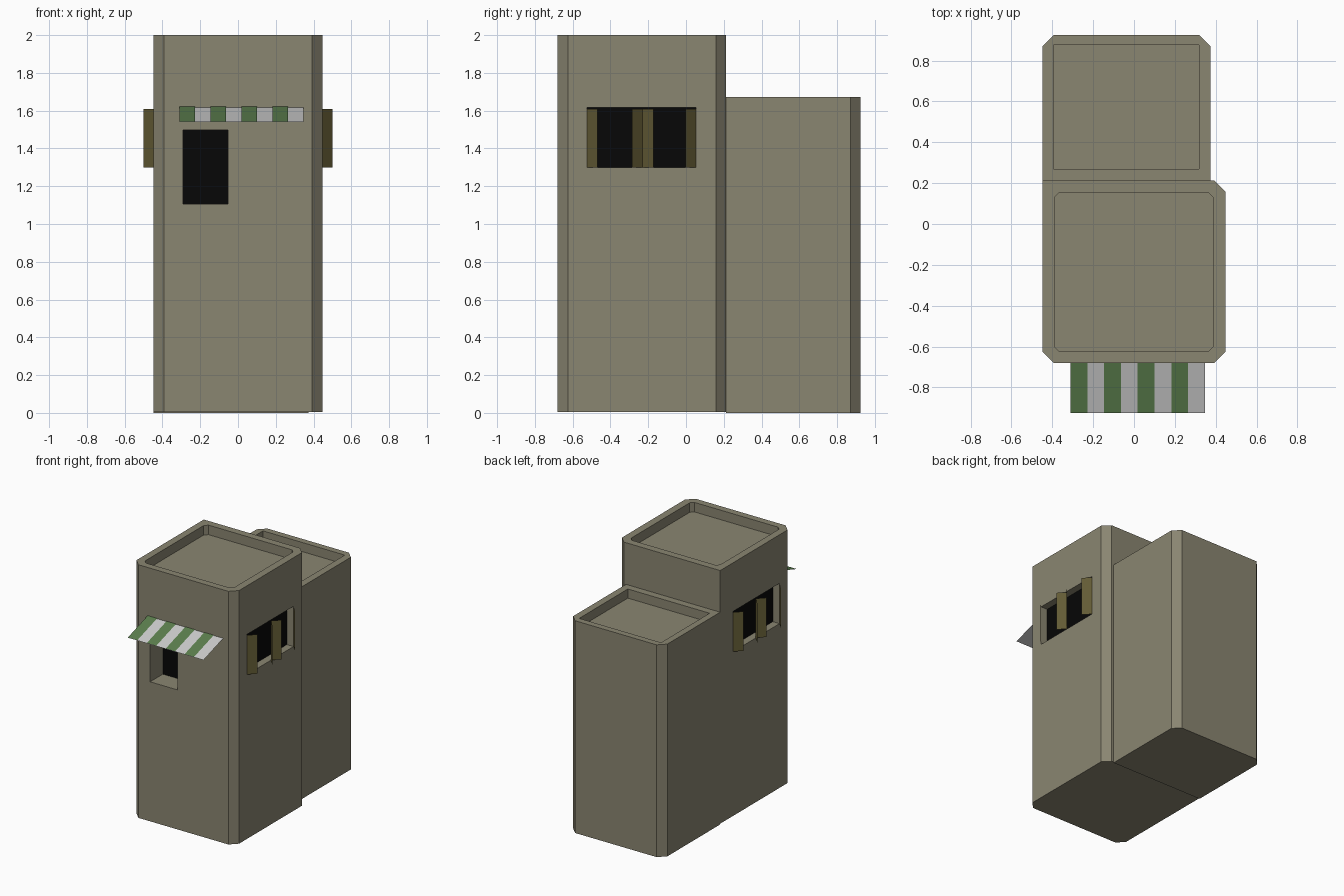
import bpy, bmesh

if "Cube" in bpy.data.objects:
    bpy.data.objects.remove(bpy.data.objects["Cube"])


def material(name, rgb):
    m = bpy.data.materials.new(name)
    m.diffuse_color = (*rgb, 1)
    m.use_nodes = True
    m.node_tree.nodes["Principled BSDF"].inputs["Base Color"].default_value = m.diffuse_color
    return m


WALL = material("wall_clay", (0.254, 0.236, 0.166))
BLACK = material("dark_opening", (0.002, 0.002, 0.002))
WOOD = material("shutter_wood", (0.125, 0.105, 0.035))
GREEN = material("awning_green", (0.105, 0.21, 0.075))
WHITE = material("awning_white", (0.68, 0.68, 0.68))


def make_object(name, bm, mat):
    bmesh.ops.recalc_face_normals(bm, faces=bm.faces)
    me = bpy.data.meshes.new(name)
    bm.to_mesh(me)
    bm.free()
    me.materials.append(mat)
    ob = bpy.data.objects.new(name, me)
    bpy.context.collection.objects.link(ob)
    return ob


def outline(x0, x1, y0, y1, cuts):
    """Rectangle with corner cuts: front left, front right, back right, back left."""
    pts = []
    corners = [(x0, y0, 0, 1, 1, 0), (x1, y0, -1, 0, 0, 1),
               (x1, y1, 0, -1, -1, 0), (x0, y1, 1, 0, 0, -1)]
    for (x, y, ax, ay, bx, by), c in zip(corners, cuts):
        if c:
            pts += [(x + ax * c, y + ay * c), (x + bx * c, y + by * c)]
        else:
            pts.append((x, y))
    return pts


def prism(name, pts, z0, z1, mat=WALL):
    bm = bmesh.new()
    face = bm.faces.new([bm.verts.new((x, y, z0)) for x, y in pts])
    top = bmesh.ops.extrude_face_region(bm, geom=[face], use_keep_orig=True)["geom"]
    bmesh.ops.translate(bm, vec=(0, 0, z1 - z0),
                        verts=[v for v in top if isinstance(v, bmesh.types.BMVert)])
    return make_object(name, bm, mat)


def panel(name, corners, mat):
    bm = bmesh.new()
    bm.faces.new([bm.verts.new(c) for c in corners])
    return make_object(name, bm, mat)


def carve(ob, cutter):
    mod = ob.modifiers.new("carve", 'BOOLEAN')
    mod.operation, mod.solver, mod.object = 'DIFFERENCE', 'EXACT', cutter
    bpy.context.view_layer.objects.active = ob
    bpy.ops.object.modifier_apply(modifier=mod.name)
    bpy.data.objects.remove(cutter)


X = 0.447          # tower half width
C = 0.055          # corner cut
Y0, Y1 = -0.525, 0.053   # side window span
YM = -0.23

# Tall front tower with sunken roof
tower = prism("front_tower", outline(-X, X, -0.68, 0.213, (C, C, C, 0)), 0.006, 2.0)
carve(tower, prism("cut", outline(-0.39, 0.388, -0.625, 0.155, (0.025,) * 4), 1.925, 2.1))

# Lower rear block with sunken roof
rear = prism("rear_block", outline(-X, 0.374, 0.213, 0.925, (0, 0, C, C)), 0.0, 1.672)
carve(rear, prism("cut", outline(-0.395, 0.318, 0.27, 0.875, (0,) * 4), 1.60, 1.8))

# Front window recess and dark back
carve(tower, prism("cut", outline(-0.29, -0.052, -0.8, -0.52, (0,) * 4), 1.105, 1.498))
panel("front_window_dark", [(x, -0.522, z) for x, z in
      ((-0.29, 1.105), (-0.052, 1.105), (-0.052, 1.498), (-0.29, 1.498))], BLACK)

# Side windows, each a wide recess with two pairs of half-open shutters
for side, s in (("right", 1), ("left", -1)):
    a, b = sorted((s * (X - 0.06), s * (X + 0.1)))
    carve(tower, prism("cut", outline(a, b, Y0, Y1, (0,) * 4), 1.30, 1.617))
    x = s * (X - 0.058)
    panel(side + "_window_dark", [(x, Y0, 1.30), (x, Y1, 1.30),
                                  (x, Y1, 1.617), (x, Y0, 1.617)], BLACK)
    hinges = ((Y0, 1), (YM, -1), (YM + 0.001, 1), (Y1, -1))
    for i, (y, d) in enumerate(hinges):
        x0, x1, yt = s * X, s * 0.5, y + d * 0.056
        panel(f"{side}_shutter_{i + 1}", [(x0, y, 1.30), (x1, yt, 1.30),
                                          (x1, yt, 1.61), (x0, y, 1.61)], WOOD)


# Sloping awning: one white sheet with green stripes laid on top
def awning_strip(name, x0, x1, lift, mat):
    panel(name, [(x0, -0.925, 1.54 + lift), (x1, -0.925, 1.54 + lift),
                 (x1, -0.68, 1.618 + lift), (x0, -0.68, 1.618 + lift)], mat)


step = 0.658 / 8
awning_strip("awning_sheet", -0.311, 0.347, 0, WHITE)
for i in range(4):
    x0 = -0.311 + 2 * i * step
    awning_strip(f"awning_stripe_{i + 1}", x0, x0 + step, 0.003, GREEN)
